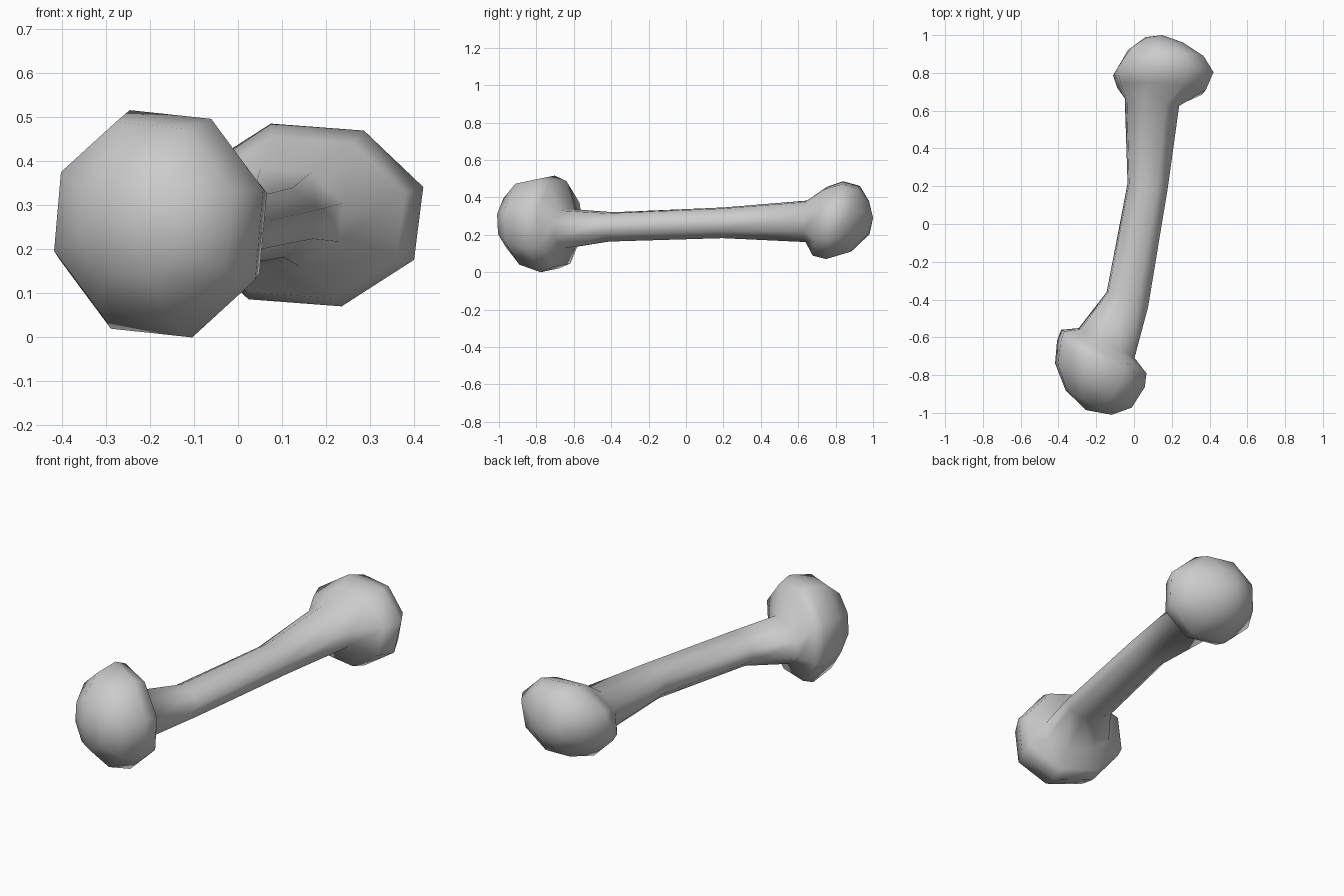
import bpy, bmesh
from math import cos, sin, radians
from mathutils import Vector

cube = bpy.data.objects.get("Cube")
if cube:
    bpy.data.objects.remove(cube)

grey = bpy.data.materials.new("plain_grey")
grey.use_nodes = True
colour = (0.6, 0.6, 0.6, 1)
grey.diffuse_color = colour
grey.node_tree.nodes["Principled BSDF"].inputs["Base Color"].default_value = colour

SIDES, PHASE = 8, radians(17)


def ring(bm, centre, half_w, half_h, yaw, pitch=0):
    """One eight-sided cross-section, turned by yaw and leaned along y by pitch."""
    a, p = radians(yaw), radians(pitch)
    right = Vector((cos(a), sin(a), 0))
    ahead = Vector((-sin(a), cos(a), 0))
    up = Vector((0, 0, cos(p))) + ahead * sin(p)
    verts = []
    for i in range(SIDES):
        t = PHASE + i * 2 * 3.14159265 / SIDES
        verts.append(bm.verts.new(Vector(centre) + right * half_w * cos(t) + up * half_h * sin(t)))
    return verts


# Cross-sections from the front knob, along the bent shaft, to the back knob
sections = [
    # front knob
    ((-0.24, -0.945, 0.27), 0.145, 0.14, -28),
    ((-0.215, -0.855, 0.265), 0.245, 0.235, -30),
    ((-0.175, -0.74, 0.258), 0.275, 0.27, -28),
    ((-0.16, -0.675, 0.258), 0.265, 0.24, -27),
    # shaft
    ((-0.145, -0.63, 0.232), 0.175, 0.11, -28),
    ((-0.035, -0.40, 0.242), 0.122, 0.082, -20),
    ((0.072, 0.20, 0.264), 0.112, 0.086, -8),
    ((0.095, 0.645, 0.272), 0.152, 0.116, -8),
    # back knob
    ((0.145, 0.715, 0.272), 0.245, 0.195, -4, 10),
    ((0.155, 0.795, 0.278), 0.278, 0.222, -1, 12),
    ((0.168, 0.905, 0.285), 0.21, 0.185, -6, 6),
    ((0.16, 0.975, 0.288), 0.105, 0.095, -8),
]

bm = bmesh.new()
rings = [ring(bm, *s) for s in sections]
for a, b in zip(rings, rings[1:]):
    for i in range(SIDES):
        j = (i + 1) % SIDES
        bm.faces.new((a[i], a[j], b[j], b[i]))

# Shallow domes closing both ends
for loop, tip in ((rings[0], (-0.255, -0.985, 0.28)), (rings[-1], (0.15, 1.0, 0.29))):
    apex = bm.verts.new(tip)
    for i in range(SIDES):
        bm.faces.new((loop[i], loop[(i + 1) % SIDES], apex))
bmesh.ops.recalc_face_normals(bm, faces=bm.faces)
for f in bm.faces:
    f.smooth = True

mesh = bpy.data.meshes.new("knobbed_shaft")
bm.to_mesh(mesh)
bm.free()
mesh.materials.append(grey)
shaft = bpy.data.objects.new("knobbed_shaft", mesh)
bpy.context.collection.objects.link(shaft)
